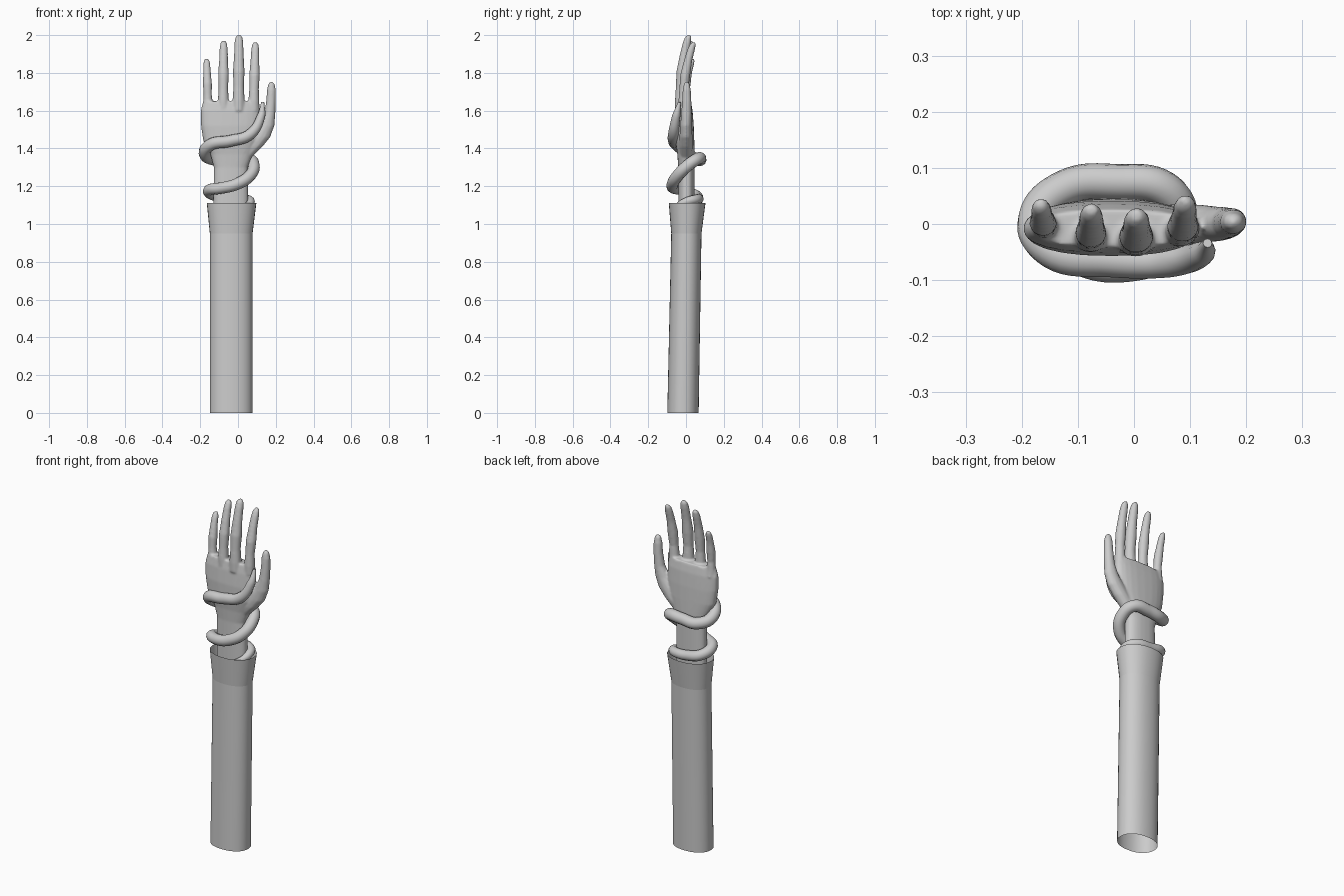
import bpy, bmesh
from math import sin, cos, tau, copysign
from mathutils import Vector


def loft(bm, rings, sides, power=2.0, caps=True):
    """Skin horizontal superellipse rings given as (cx, cy, z, rx, ry)."""
    prev, first = None, None
    for cx, cy, z, rx, ry in rings:
        row = []
        for i in range(sides):
            c, s = cos(tau * i / sides), sin(tau * i / sides)
            row.append(bm.verts.new((cx + rx * copysign(abs(c) ** (2 / power), c),
                                     cy + ry * copysign(abs(s) ** (2 / power), s), z)))
        if prev:
            for i in range(sides):
                j = (i + 1) % sides
                bm.faces.new((prev[i], prev[j], row[j], row[i]))
        else:
            first = row
        prev = row
    if caps:
        bm.faces.new(first[::-1])
        bm.faces.new(prev)


def finish(bm, name):
    me = bpy.data.meshes.new(name)
    bmesh.ops.recalc_face_normals(bm, faces=bm.faces[:])
    bm.to_mesh(me)
    bm.free()
    ob = bpy.data.objects.new(name, me)
    bpy.context.collection.objects.link(ob)
    for p in me.polygons:
        p.use_smooth = True
    return ob


# Sleeve: open tube, leaning slightly back
bm = bmesh.new()
loft(bm, [(-0.036, -0.016, 0, 0.113, 0.083), (-0.036, 0.002, 0.95, 0.113, 0.080)], 32, 2.2, False)
finish(bm, "sleeve")

# Flared cuff
bm = bmesh.new()
loft(bm, [(-0.036, 0.002, 0.95, 0.113, 0.080), (-0.034, 0.006, 1.11, 0.131, 0.097)], 32, 2.2, False)
finish(bm, "cuff")

# Hand: wrist and palm
bm = bmesh.new()
loft(bm, [(-0.038, 0.002, 1.00, 0.092, 0.043), (-0.038, 0.002, 1.15, 0.092, 0.043),
          (-0.038, 0.002, 1.30, 0.090, 0.043), (-0.035, 0.000, 1.37, 0.112, 0.046),
          (-0.038, -0.006, 1.44, 0.146, 0.050), (-0.040, -0.008, 1.52, 0.156, 0.049),
          (-0.040, -0.008, 1.60, 0.158, 0.043), (-0.037, -0.008, 1.65, 0.148, 0.034)], 24, 2.4)

# Fingers: base x, tip x, tip z, base y, tip y, half width
fingers = [(-0.158, -0.166, 1.875, 0.000, 0.035, 0.026), (-0.078, -0.076, 1.970, -0.020, 0.025, 0.030),
           (0.003, 0.005, 2.000, -0.025, 0.015, 0.033), (0.082, 0.092, 1.962, -0.010, 0.040, 0.030)]
profile = [(0.0, 1.08), (0.14, 1.0), (0.32, 0.86), (0.52, 0.96), (0.72, 0.80), (0.9, 0.72), (0.97, 0.58), (1.0, 0.3)]
for bx, tx, tz, by, ty, w in fingers:
    bz = 1.60
    loft(bm, [(bx + (tx - bx) * t, by + (ty - by) * t * t - 0.03 * t * (1 - t), bz + (tz - bz) * t,
               w * k, w * k * 0.95) for t, k in profile], 10)

# Thumb
loft(bm, [(0.02, 0, 1.34, 0.040, 0.030), (0.075, 0, 1.41, 0.056, 0.036), (0.115, 0, 1.46, 0.056, 0.035),
          (0.150, 0, 1.52, 0.043, 0.031), (0.168, 0.002, 1.58, 0.030, 0.028),
          (0.175, 0.004, 1.65, 0.026, 0.025), (0.177, 0.004, 1.71, 0.024, 0.022),
          (0.177, 0.004, 1.742, 0.017, 0.015), (0.177, 0.004, 1.752, 0.008, 0.008)], 12)
hand = finish(bm, "hand")
mod = hand.modifiers.new("merge", 'REMESH')
mod.mode = 'VOXEL'
mod.voxel_size = 0.006
mod.use_smooth_shade = True
mod = hand.modifiers.new("soften", 'SMOOTH')
mod.iterations = 4

# Snake coiled around wrist and palm: x, y, z, radius
path = [(0.131, -0.034, 1.645, 0.008), (0.122, -0.052, 1.57, 0.022), (0.065, -0.066, 1.475, 0.029),
        (-0.04, -0.064, 1.44, 0.031), (-0.145, -0.048, 1.42, 0.032), (-0.175, 0.010, 1.37, 0.032),
        (-0.12, 0.066, 1.34, 0.032), (-0.03, 0.075, 1.345, 0.032), (0.055, 0.062, 1.345, 0.032),
        (0.083, 0.010, 1.31, 0.032), (0.062, -0.045, 1.255, 0.031), (-0.01, -0.072, 1.21, 0.031),
        (-0.09, -0.064, 1.19, 0.030), (-0.152, -0.02, 1.18, 0.030), (-0.135, 0.045, 1.155, 0.029),
        (-0.05, 0.064, 1.135, 0.028), (0.040, 0.052, 1.13, 0.026), (0.066, 0.008, 1.12, 0.023),
        (0.052, -0.036, 1.10, 0.018), (0.0, -0.055, 1.08, 0.008)]
cu = bpy.data.curves.new("snake", 'CURVE')
cu.dimensions = '3D'
cu.bevel_depth = 1.0
cu.bevel_resolution = 4
cu.resolution_u = 8
cu.use_fill_caps = True
sp = cu.splines.new('BEZIER')
sp.bezier_points.add(len(path) - 1)
for p, (x, y, z, r) in zip(sp.bezier_points, path):
    p.co = Vector((x, y, z))
    p.radius = r
    p.handle_left_type = p.handle_right_type = 'AUTO'
sp.use_smooth = True
bpy.context.collection.objects.link(bpy.data.objects.new("snake", cu))
